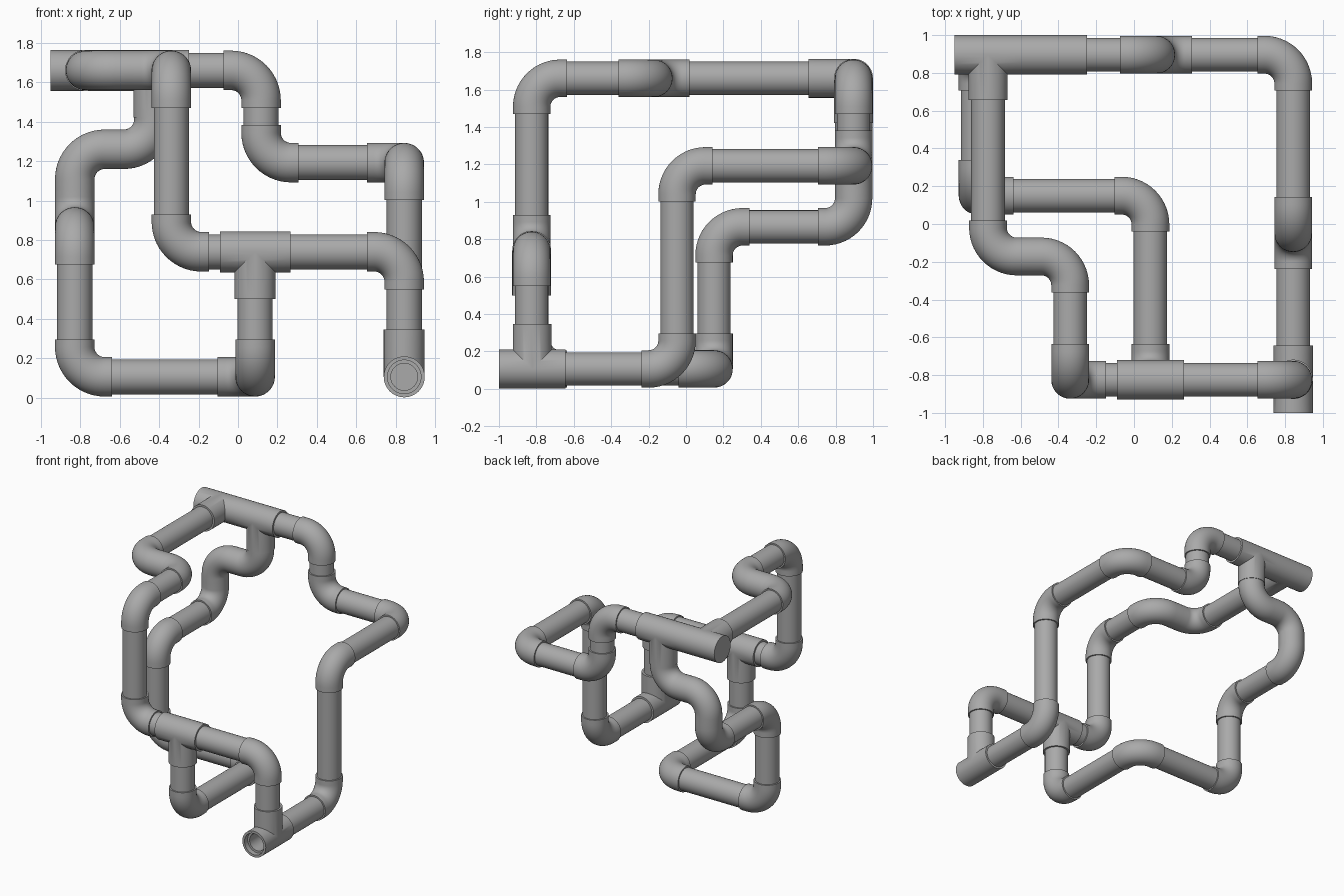
import bpy, bmesh, math
from mathutils import Vector as V

if "Cube" in bpy.data.objects:
    bpy.data.objects.remove(bpy.data.objects["Cube"])

SIDES = 48
PIPE_R, ELBOW_R, TEE_R = 0.089, 0.1, 0.104
BEND, LEG, TRIM = 0.152, 0.19, 0.16     # elbow bend radius, elbow leg length, pipe inset

grey = bpy.data.materials.new("pipe_grey")
grey.diffuse_color = (0.4, 0.4, 0.4, 1)
grey.use_nodes = True
grey.node_tree.nodes["Principled BSDF"].inputs["Base Color"].default_value = grey.diffuse_color


def tube(name, pts, radius, normal=None):
    """Closed round tube swept along a planar list of points."""
    pts = [V(p) for p in pts]
    d = (pts[1] - pts[0]).normalized()
    n = V(normal).normalized() if normal else d.orthogonal().normalized()
    bm = bmesh.new()
    rings = []
    for i, p in enumerate(pts):
        a, b = pts[max(i - 1, 0)], pts[min(i + 1, len(pts) - 1)]
        side = (b - a).normalized().cross(n)
        rings.append([bm.verts.new(p + radius * (math.cos(t) * n + math.sin(t) * side))
                      for t in (2 * math.pi * k / SIDES for k in range(SIDES))])
    for r0, r1 in zip(rings, rings[1:]):
        for k in range(SIDES):
            j = (k + 1) % SIDES
            bm.faces.new((r0[k], r0[j], r1[j], r1[k]))
    bm.faces.new(rings[0])
    bm.faces.new(rings[-1])
    bmesh.ops.recalc_face_normals(bm, faces=bm.faces)
    me = bpy.data.meshes.new(name)
    bm.to_mesh(me)
    bm.free()
    me.materials.append(grey)
    ob = bpy.data.objects.new(name, me)
    bpy.context.collection.objects.link(ob)
    return ob


def smooth(ob):
    bpy.ops.object.select_all(action='DESELECT')
    bpy.context.view_layer.objects.active = ob
    ob.select_set(True)
    bpy.ops.object.shade_smooth_by_angle(angle=math.radians(35))


def leg_length(a, b):
    """Legs of two close elbows meet halfway, others have the standard length."""
    gap = (b - a).length
    return gap / 2 if gap < 0.45 else LEG


def elbow(name, before, corner, after):
    d1, d2 = (corner - before).normalized(), (after - corner).normalized()
    centre = corner - d1 * BEND + d2 * BEND
    arc = [centre + BEND * (math.sin(t) * d1 - math.cos(t) * d2)
           for t in (math.pi / 2 * i / 14 for i in range(15))]
    pts = [corner - d1 * leg_length(before, corner)] + arc
    pts.append(corner + d2 * leg_length(corner, after))
    smooth(tube(name, pts, ELBOW_R, d1.cross(d2)))


def boolean(ob, other, op):
    m = ob.modifiers.new(op.lower(), 'BOOLEAN')
    m.operation, m.object, m.solver = op, other, 'EXACT'
    bpy.context.view_layer.objects.active = ob
    bpy.ops.object.modifier_apply(modifier=m.name)
    bpy.data.objects.remove(other)


def tee(name, c, run, branch, bores=()):
    c, run, branch = V(c), V(run), V(branch)
    ob = tube(name, [c - run * 0.178, c + run * 0.178], TEE_R, run.cross(branch))
    boolean(ob, tube("branch", [c, c + branch * 0.24], TEE_R, run.cross(branch)), 'UNION')
    for radius, depth in bores:          # stepped opening at the start of the run
        s = c - run * 0.178
        cutter = tube("bore_cutter", [s - run * 0.05, s + run * depth], radius)
        cutter.hide_render = True
        boolean(ob, cutter, 'DIFFERENCE')
    smooth(ob)


def route(name, pts):
    """Straight pipes between the points, an elbow at every inner point."""
    pts = [V(p) for p in pts]
    for i, (a, b) in enumerate(zip(pts, pts[1:])):
        d = (b - a).normalized()
        smooth(tube(f"{name}_pipe_{i + 1}", [a + d * TRIM, b - d * TRIM], PIPE_R))
    for i in range(1, len(pts) - 1):
        elbow(f"{name}_elbow_{i}", *pts[i - 1:i + 2])


# Shared levels
R, F, B = 0.843, -0.825, 0.896           # right x, front y, back y
LOW, MID, TOP = 0.106, 0.74, 1.66        # heights

# Tee fittings
tee("inlet_tee", (R, F + 0.003, LOW), (0, 1, 0), (0, 0, 1), [(0.085, 0.04), (0.068, 0.33)])
tee("front_tee", (0.087, F, MID), (1, 0, 0), (0, 0, -1))
tee("outlet_tee", (-0.773, B, TOP), (1, 0, 0), (0, -1, 0))
tee("drop_tee", (-0.427, B, TOP), (1, 0, 0), (0, 0, -1))

# Front route: inlet branch, across the front, up and over to the outlet
route("front_route", [(R, F, LOW), (R, F, MID), (-0.338, F, MID), (-0.338, F, TOP),
                      (-0.338, -0.172, TOP), (-0.773, -0.172, TOP), (-0.773, B, TOP)])

# Right route: inlet run, up the right side and along the back
route("right_route", [(R, F, LOW), (R, -0.048, LOW), (R, -0.048, 1.192), (R, B, 1.192),
                      (0.117, B, 1.192), (0.117, B, TOP), (-0.427, B, TOP)])

# Lower route: front tee branch, under the model and up to the back tee
route("lower_route", [(0.087, F, MID), (0.087, F, LOW), (0.087, 0.15, LOW),
                      (-0.828, 0.15, LOW), (-0.828, 0.15, 0.866), (-0.828, B, 0.866),
                      (-0.828, B, 1.26), (-0.427, B, 1.26), (-0.427, B, TOP)])
